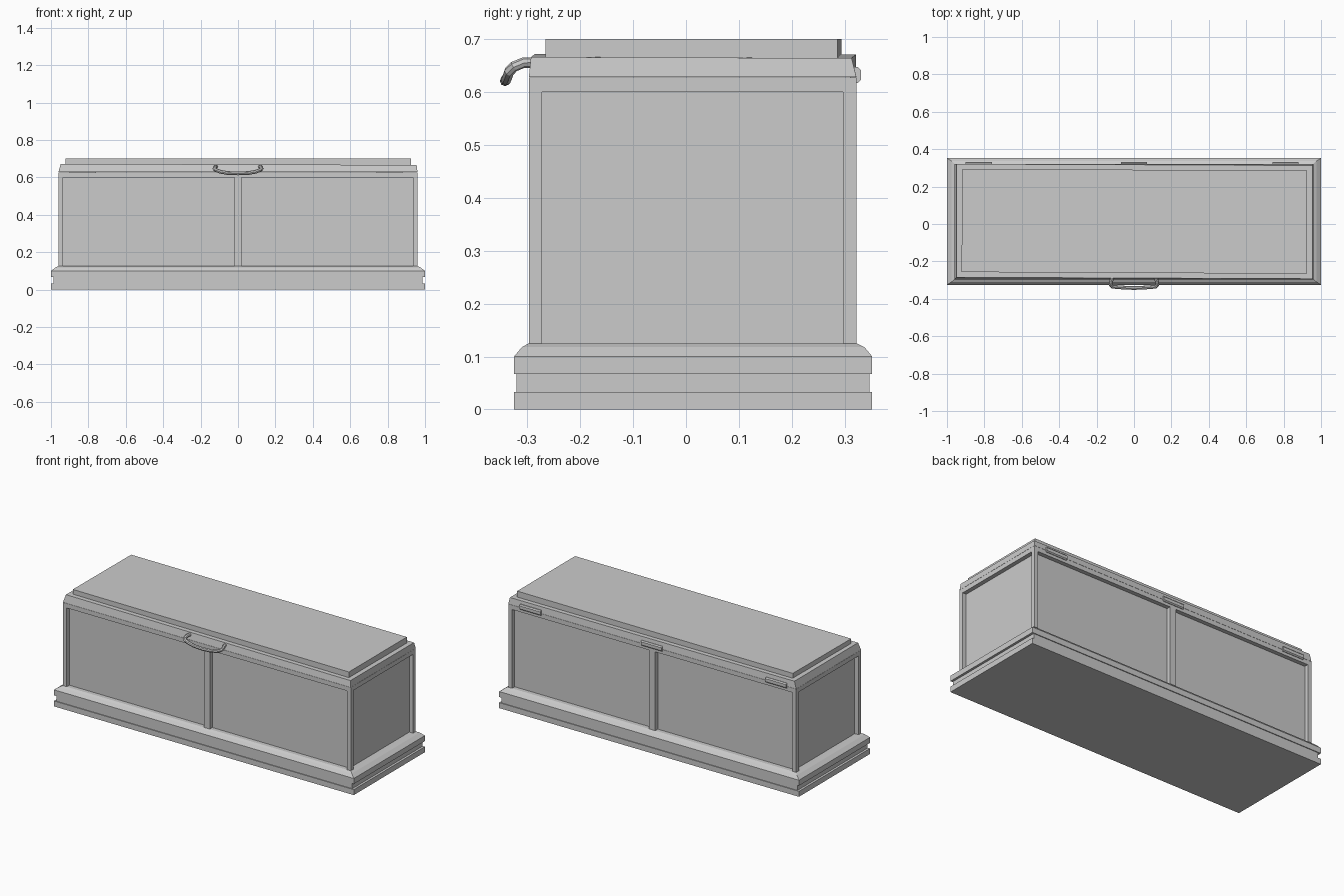
import bpy, bmesh

if "Cube" in bpy.data.objects:
    bpy.data.objects.remove(bpy.data.objects["Cube"])


def loft(name, rings):
    """Solid through stacked four-corner rings of (x, y, z)."""
    bm = bmesh.new()
    loops = [[bm.verts.new(p) for p in ring] for ring in rings]
    for a, b in zip(loops, loops[1:]):
        for i in range(4):
            j = (i + 1) % 4
            bm.faces.new((a[i], a[j], b[j], b[i]))
    bm.faces.new(loops[0][::-1])
    bm.faces.new(loops[-1])
    bmesh.ops.recalc_face_normals(bm, faces=bm.faces)
    mesh = bpy.data.meshes.new(name)
    bm.to_mesh(mesh)
    bm.free()
    ob = bpy.data.objects.new(name, mesh)
    bpy.context.collection.objects.link(ob)
    return ob


def rect(x0, x1, y0, y1, z):
    return [(x0, y0, z), (x1, y0, z), (x1, y1, z), (x0, y1, z)]


def box(name, x0, x1, y0, y1, z0, z1):
    return loft(name, [rect(x0, x1, y0, y1, z0), rect(x0, x1, y0, y1, z1)])


# Main outline: half width, front and back of the carcass, frame thickness
W, F, B, T = 0.96, -0.297, 0.322, 0.025
Z0, Z1, TOP = 0.125, 0.60, 0.627

# Plinth with groove and sloped upper moulding
plinth = [(1.0, -0.325, 0.352, 0.0), (1.0, -0.325, 0.352, 0.033),
          (0.986, -0.320, 0.347, 0.033), (0.986, -0.320, 0.347, 0.067),
          (1.0, -0.325, 0.352, 0.067), (1.0, -0.325, 0.352, 0.10),
          (0.976, -0.310, 0.337, 0.118), (W, F, B, Z0)]
loft("plinth", [rect(-x, x, y0, y1, z) for x, y0, y1, z in plinth])

# Recessed panels as one core, then the frame around it
box("panel_core", -W + T, W - T, F + T, B - T, Z0 - 0.005, Z1 + 0.005)
box("top_rail", -W, W, F, B, Z1, TOP)
for sx, x in (("left", -W), ("right", W - T)):
    for sy, y in (("front", F), ("back", B - T)):
        box(f"{sy}_{sx}_post", x, x + T, y, y + T, Z0, Z1)
for sy, y in (("front", F), ("back", B - T)):
    box(f"{sy}_middle_post", -0.02, 0.02, y, y + T, Z0, Z1)

# Slightly crooked, hand-made lid and its raised slab
loft("lid", [
    rect(-W, W, F, B, TOP + 0.001),
    [(-0.948, -0.285, 0.672), (0.955, -0.293, 0.666),
     (0.955, 0.313, 0.664), (-0.948, 0.321, 0.671)]])
slab = [(-0.922, -0.257), (0.926, -0.266), (0.926, 0.286), (-0.918, 0.294)]
loft("lid_slab", [[(x, y, z) for x, y in slab] for z in (0.66, 0.70)])

# Three hinges with chamfered outer edges
for name, x in (("left", -0.83), ("middle", 0.0), ("right", 0.81)):
    profile = [(0.310, 0.07, 0.617, 0.647), (0.325, 0.07, 0.617, 0.647),
               (0.331, 0.07, 0.623, 0.641)]
    loft(f"{name}_hinge", [
        [(x - w, y, a), (x + w, y, a), (x + w, y, b), (x - w, y, b)]
        for y, w, a, b in profile])

# Drooping front handle
half = [(0.116, -0.285, 0.656), (0.122, -0.308, 0.655), (0.126, -0.325, 0.648),
        (0.118, -0.334, 0.639), (0.095, -0.337, 0.630), (0.055, -0.340, 0.623)]
path = [(-x, y, z) for x, y, z in half] + [(0, -0.342, 0.621)] + half[::-1]
curve = bpy.data.curves.new("handle", "CURVE")
curve.dimensions = "3D"
curve.bevel_depth = 0.01
curve.bevel_resolution = 2
curve.use_fill_caps = True
spline = curve.splines.new("POLY")
spline.points.add(len(path) - 1)
for point, p in zip(spline.points, path):
    point.co = (*p, 1)
    point.radius = 1.0
handle = bpy.data.objects.new("handle", curve)
bpy.context.collection.objects.link(handle)
bpy.context.view_layer.objects.active = handle
handle.select_set(True)
bpy.ops.object.convert(target="MESH")
bpy.ops.object.shade_smooth_by_angle()
